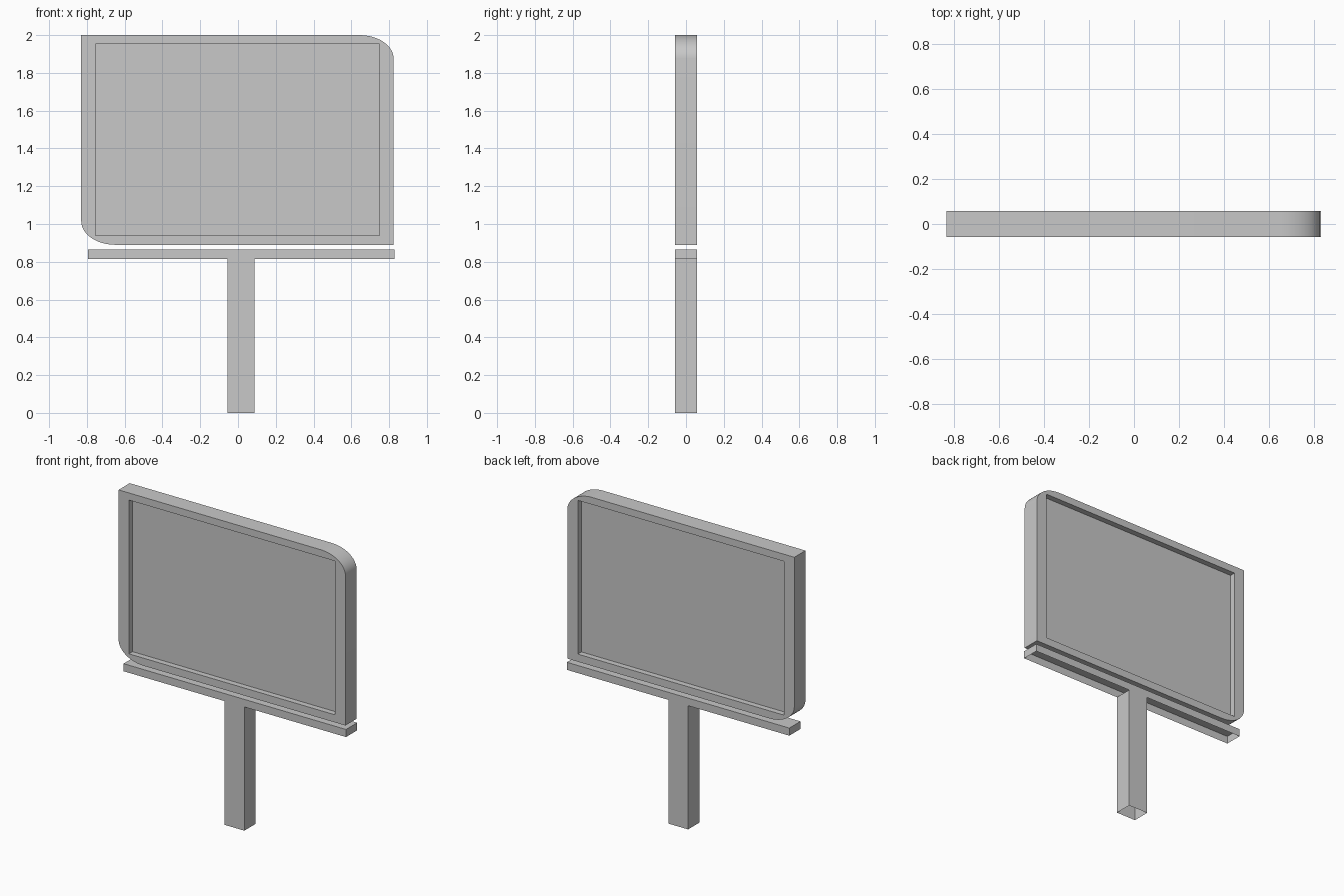
import bpy, bmesh
from math import sin, cos, pi

if "Cube" in bpy.data.objects:
    bpy.data.objects.remove(bpy.data.objects["Cube"])

HALF = 0.058          # half thickness of the whole sign
RECESS = 0.038        # depth of the sunken face on each side

grey = bpy.data.materials.new("plain grey")
grey.use_nodes = True
colour = (0.58, 0.58, 0.58, 1)
grey.diffuse_color = colour
grey.node_tree.nodes["Principled BSDF"].inputs["Base Color"].default_value = colour


def extrude_outline(name, outline, y0, y1, open_sides=()):
    """Prism from an x-z outline; open_sides lists outline edges left without a wall."""
    bm = bmesh.new()
    front = [bm.verts.new((x, y0, z)) for x, z in outline]
    back = [bm.verts.new((x, y1, z)) for x, z in outline]
    bm.faces.new(front)
    bm.faces.new(back[::-1])
    n = len(outline)
    for i in range(n):
        j = (i + 1) % n
        if i not in open_sides:
            bm.faces.new((front[j], front[i], back[i], back[j]))
    mesh = bpy.data.meshes.new(name)
    bm.to_mesh(mesh)
    bm.free()
    mesh.materials.append(grey)
    obj = bpy.data.objects.new(name, mesh)
    bpy.context.collection.objects.link(obj)
    return obj


def arc(cx, cz, rx, rz, start, steps=12):
    """Quarter ellipse, counter-clockwise from the start angle."""
    angles = [start + pi / 2 * i / steps for i in range(steps + 1)]
    return [(cx + rx * cos(a), cz + rz * sin(a)) for a in angles]


def rectangle(x0, x1, z0, z1):
    return [(x0, z0), (x1, z0), (x1, z1), (x0, z1)]


# Sign board with two opposite rounded corners
left, right, low, high = -0.83, 0.824, 0.89, 2.0
rx, rz = 0.18, 0.125
outline = arc(left + rx, low + rz, rx, rz, pi) + [(right, low)]
outline += arc(right - rx, high - rz, rx, rz, 0) + [(left, high)]
board = extrude_outline("sign_board", outline, -HALF, HALF)

# Sunken display area on the front and the back
for side, y0, y1 in (("front", -HALF - 0.1, RECESS - HALF),
                     ("back", HALF - RECESS, HALF + 0.1)):
    cutter = extrude_outline(side + "_recess_cutter",
                             rectangle(-0.755, 0.748, 0.94, 1.953), y0, y1)
    cutter.hide_render = True
    cutter.hide_set(True)
    cut = board.modifiers.new(side + "_recess", "BOOLEAN")
    cut.operation = "DIFFERENCE"
    cut.solver = "EXACT"
    cut.object = cutter

# Post and crossbar: one T-shaped shell, open along its undersides
post_l, post_r, bar_l, bar_r = -0.056, 0.087, -0.794, 0.828
bar_low, bar_high = 0.815, 0.865
tee = [(post_l, 0), (post_r, 0), (post_r, bar_low), (bar_r, bar_low),
       (bar_r, bar_high), (bar_l, bar_high), (bar_l, bar_low), (post_l, bar_low)]
extrude_outline("post_and_crossbar", tee, -HALF, HALF, open_sides=(0, 2, 6))

# Smooth only the rounded corners
bpy.ops.object.select_all(action="DESELECT")
board.select_set(True)
bpy.context.view_layer.objects.active = board
bpy.ops.object.shade_smooth_by_angle(angle=pi / 6)
